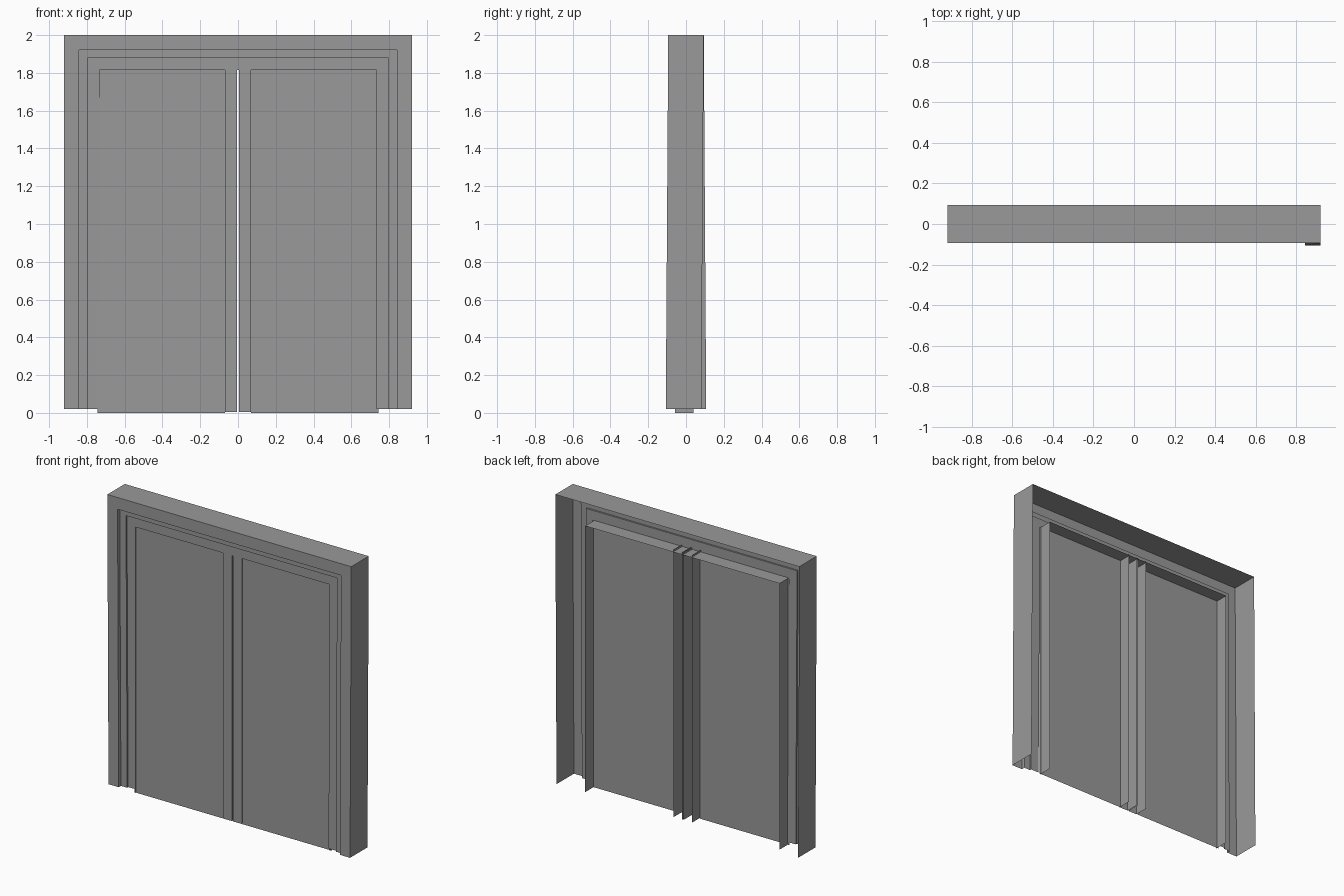
import bpy

cube = bpy.data.objects.get("Cube")
if cube:
    bpy.data.objects.remove(cube, do_unlink=True)

grey = bpy.data.materials.new("plain grey")
grey.use_nodes = True
COLOR = (0.32, 0.32, 0.32, 1)
grey.diffuse_color = COLOR
grey.node_tree.nodes["Principled BSDF"].inputs["Base Color"].default_value = COLOR


def make(name, verts, faces):
    mesh = bpy.data.meshes.new(name)
    mesh.from_pydata(verts, [], faces)
    mesh.materials.append(grey)
    obj = bpy.data.objects.new(name, mesh)
    bpy.context.scene.collection.objects.link(obj)
    return obj


def portal(name, profile, bottom, lean):
    """Sweep (half width, top height, depth) points up, across and down."""
    verts, faces = [], []
    for x, z, y in profile:
        verts += [(-x, y + lean, bottom), (-x, y, z), (x, y, z), (x, y - lean, bottom)]
    for i in range(len(profile) - 1):
        for j in range(3):
            a = 4 * i + j
            faces.append((a, a + 1, a + 5, a + 4))
    return make(name, verts, faces)


def sheet(name, x0, x1, y0, y1, z0, z1):
    """Single upright rectangle between two plan points."""
    return make(name, [(x0, y0, z0), (x1, y1, z0), (x1, y1, z1), (x0, y0, z1)],
                [(0, 1, 2, 3)])


# Stepped door surround, open at the back, with slightly leaning legs
FRONT, MIDDLE, INNER, DOOR, BACK = -0.094, -0.07, -0.059, -0.05, 0.04
LEAN, FOOT, HEAD = 0.013, 0.02, 1.815
portal("outer_casing", [(0.92, 2, 0.094), (0.92, 2, FRONT),
                        (0.843, 1.92, FRONT), (0.843, 1.92, MIDDLE)], FOOT, LEAN)
portal("middle_trim", [(0.843, 1.92, MIDDLE), (0.796, 1.88, MIDDLE),
                       (0.796, 1.88, INNER)], FOOT, LEAN)
portal("inner_trim", [(0.796, 1.88, INNER), (0.733, HEAD, INNER)], FOOT, LEAN)

# Deep lining around the doors
portal("door_lining", [(0.733, HEAD, INNER), (0.733, HEAD, BACK)], 0, 0)

# Pair of doors with raised meeting stiles and a fine gap between them
for side, label in ((-1, "right"), (1, "left")):
    sheet(label + "_door_panel", side * 0.07, side * 0.745, DOOR, DOOR, 0, HEAD)
    sheet(label + "_meeting_stile", side * 0.004, side * 0.07, INNER, INNER, 0.005, HEAD)
    sheet(label + "_stile_fin", side * 0.07, side * 0.07, INNER, 0.035, 0.005, HEAD + 0.012)
    sheet(label + "_gap_fin", side * 0.004, side * 0.004, INNER, 0.035, 0.005, HEAD + 0.012)
